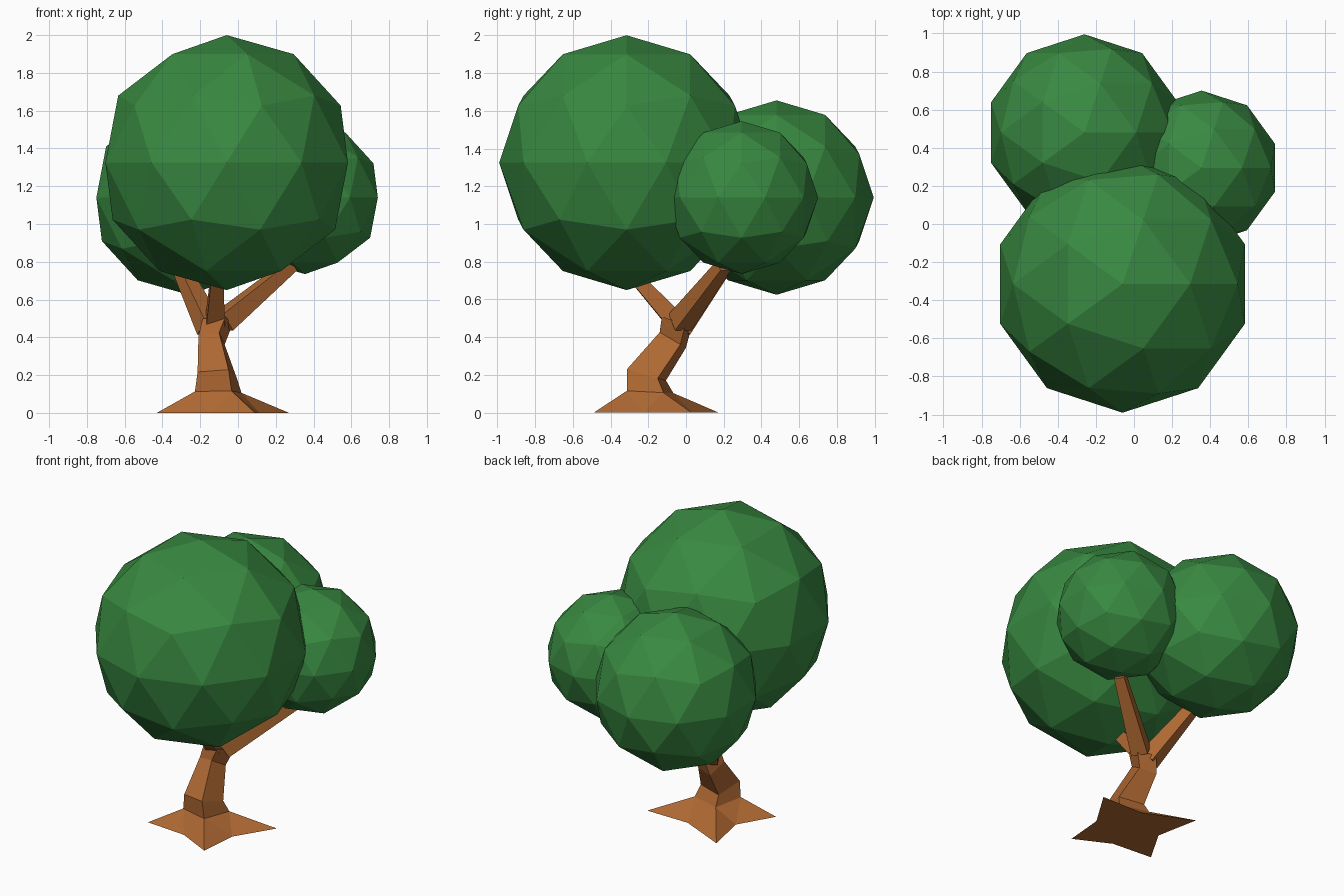
import bpy, bmesh
from math import sin, cos, radians
from mathutils import Vector

cube = bpy.data.objects.get("Cube")
if cube:
    bpy.data.objects.remove(cube, do_unlink=True)


def make_material(name, rgb):
    mat = bpy.data.materials.new(name)
    mat.use_nodes = True
    mat.diffuse_color = (*rgb, 1)
    mat.node_tree.nodes["Principled BSDF"].inputs["Base Color"].default_value = (*rgb, 1)
    return mat


bark = make_material("bark brown", (0.43, 0.14, 0.032))
leaf = make_material("leaf green", (0.04, 0.25, 0.052))


def finish(bm, name, mat):
    bmesh.ops.recalc_face_normals(bm, faces=bm.faces)
    mesh = bpy.data.meshes.new(name)
    bm.to_mesh(mesh)
    bm.free()
    mesh.materials.append(mat)
    obj = bpy.data.objects.new(name, mesh)
    bpy.context.collection.objects.link(obj)
    return obj


def bridge(bm, low, high):
    n = len(low)
    for i in range(n):
        j = (i + 1) % n
        bm.faces.new((low[i], low[j], high[j], high[i]))


# Faceted foliage balls
for name, centre, radius in (
    ("large_foliage", (-0.06, -0.315, 1.325), 0.675),
    ("medium_foliage", (-0.26, 0.48, 1.14), 0.515),
    ("small_foliage", (0.355, 0.295, 1.14), 0.405),
):
    bm = bmesh.new()
    bmesh.ops.create_icosphere(bm, subdivisions=2, radius=radius)
    bmesh.ops.translate(bm, verts=bm.verts, vec=centre)
    finish(bm, name, leaf)


# Trunk: four-pointed root star, then tilted four-sided rings
def trunk_ring(bm, centre, radius, tilt):
    ring = []
    for k in range(4):
        a = radians(30 + 90 * k)
        dx, dy = radius * cos(a), radius * sin(a)
        ring.append(bm.verts.new(Vector(centre) + Vector((dx, dy, -tilt * dy))))
    return ring


bm = bmesh.new()
tips = [bm.verts.new((x, y, 0)) for x, y in
        ((0.27, 0.03), (-0.35, 0.175), (-0.43, -0.35), (0.09, -0.49))]
valleys = [bm.verts.new((-0.09 + 0.21 * cos(a), -0.17 + 0.21 * sin(a), 0))
           for a in (radians(75 + 90 * k) for k in range(4))]
rings = [trunk_ring(bm, *r) for r in (
    ((-0.105, -0.19, 0.11), 0.142, 0.05),
    ((-0.11, -0.21, 0.20), 0.12, 0.28),
    ((-0.14, -0.07, 0.385), 0.08, 0.6),
    ((-0.11, -0.05, 0.48), 0.09, 0.4),
)]
collar = rings[0]
for i in range(4):
    j = (i + 1) % 4
    bm.faces.new((tips[i], valleys[i], collar[i]))
    bm.faces.new((valleys[i], tips[j], collar[j]))
    bm.faces.new((valleys[i], collar[j], collar[i]))
bm.faces.new([v for pair in zip(tips, valleys) for v in pair])
for low, high in zip(rings, rings[1:]):
    bridge(bm, low, high)
bm.faces.new(rings[-1])
finish(bm, "trunk", bark)


# Tapered four-sided branches reaching into the foliage
def branch(name, start, end, r0, r1):
    start, end = Vector(start), Vector(end)
    axis = (end - start).normalized()
    side = axis.cross(Vector((0, 0, 1))).normalized()
    up = side.cross(axis)
    bm = bmesh.new()
    loops = []
    for p, r in ((start, r0), (end, r1)):
        loops.append([bm.verts.new(p + r * (cos(a) * side + sin(a) * up))
                      for a in (radians(45 + 90 * k) for k in range(4))])
    bridge(bm, *loops)
    for loop in loops:
        bm.faces.new(loop)
    finish(bm, name, bark)


branch("front_branch", (-0.12, -0.06, 0.49), (-0.11, -0.28, 0.73), 0.07, 0.045)
branch("right_branch", (-0.15, -0.04, 0.45), (-0.32, 0.22, 0.80), 0.075, 0.045)
branch("left_branch", (-0.08, -0.03, 0.48), (0.28, 0.20, 0.78), 0.075, 0.045)
